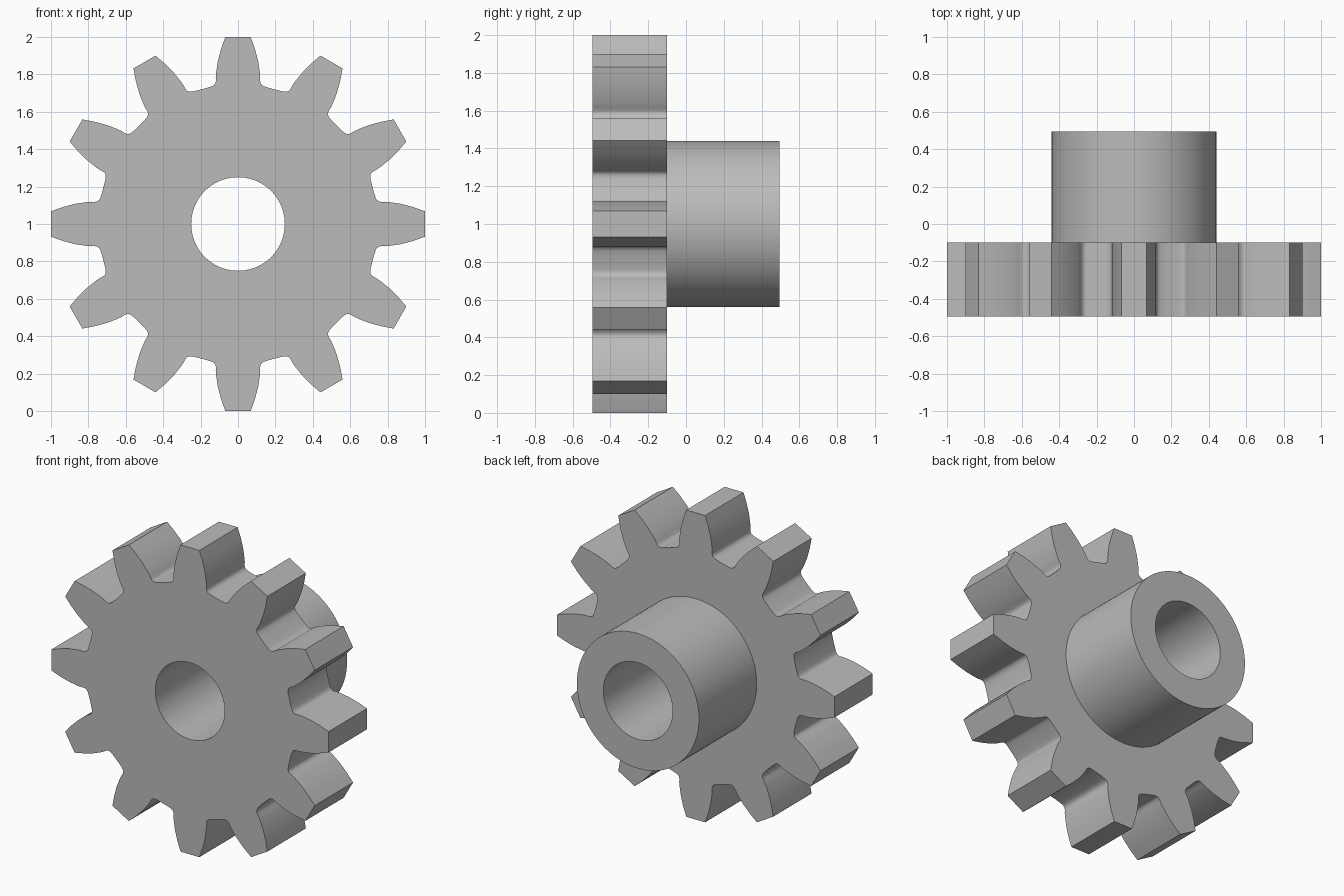
import bpy
import bmesh
from math import atan2, cos, sin, tau
from mathutils import Matrix, Vector

cube = bpy.data.objects.get("Cube")
if cube:
    bpy.data.objects.remove(cube, do_unlink=True)

TEETH = 12
BORE_RADIUS, HUB_RADIUS = 0.25, 0.44
FRONT, STEP, BACK = -0.495, -0.10, 0.495

# Half a tooth from the tip centre to the middle of the root
HALF_TOOTH = [(0, 1), (0.068, 1), (0.091, 0.935), (0.108, 0.87),
              (0.117, 0.81), (0.119, 0.785), (0.118, 0.765),
              (0.121, 0.752), (0.129, 0.742), (0.143, 0.735),
              (0.165, 0.728), (0.193, 0.72)]

# Whole tooth by mirroring, then the full outline by rotation
tooth = [(-x, z) for x, z in reversed(HALF_TOOTH[1:-1])] + HALF_TOOTH
outline = []
for i in range(TEETH):
    turn = Matrix.Rotation(-tau * i / TEETH, 2)
    outline += [turn @ Vector(p) for p in tooth]


def circle(radius):
    """Circle whose points line up with the tooth outline."""
    angles = [atan2(p.y, p.x) for p in outline]
    return [Vector((cos(a) * radius, sin(a) * radius)) for a in angles]


# Rings run over the toothed wheel, the stepped hub and back through the bore
bm = bmesh.new()
sections = [(circle(BORE_RADIUS), FRONT), (outline, FRONT), (outline, STEP),
            (circle(HUB_RADIUS), STEP), (circle(HUB_RADIUS), BACK),
            (circle(BORE_RADIUS), BACK)]
rings = [[bm.verts.new((p.x, y, p.y + 1)) for p in points]
         for points, y in sections]
count = len(outline)
for r, ring in enumerate(rings):
    following = rings[(r + 1) % len(rings)]
    for i in range(count):
        j = (i + 1) % count
        bm.faces.new((ring[i], ring[j], following[j], following[i]))
bmesh.ops.recalc_face_normals(bm, faces=bm.faces)

mesh = bpy.data.meshes.new("spur_gear_with_hub")
bm.to_mesh(mesh)
bm.free()
gear = bpy.data.objects.new("spur_gear_with_hub", mesh)
bpy.context.collection.objects.link(gear)

# Plain grey metal
grey = bpy.data.materials.new("plain_grey")
grey.use_nodes = True
colour = (0.5, 0.5, 0.5, 1)
grey.diffuse_color = colour
grey.node_tree.nodes["Principled BSDF"].inputs["Base Color"].default_value = colour
mesh.materials.append(grey)

# Smooth flanks and cylinders, crisp rims
bpy.ops.object.select_all(action="DESELECT")
gear.select_set(True)
bpy.context.view_layer.objects.active = gear
bpy.ops.object.shade_smooth_by_angle(angle=0.55)
